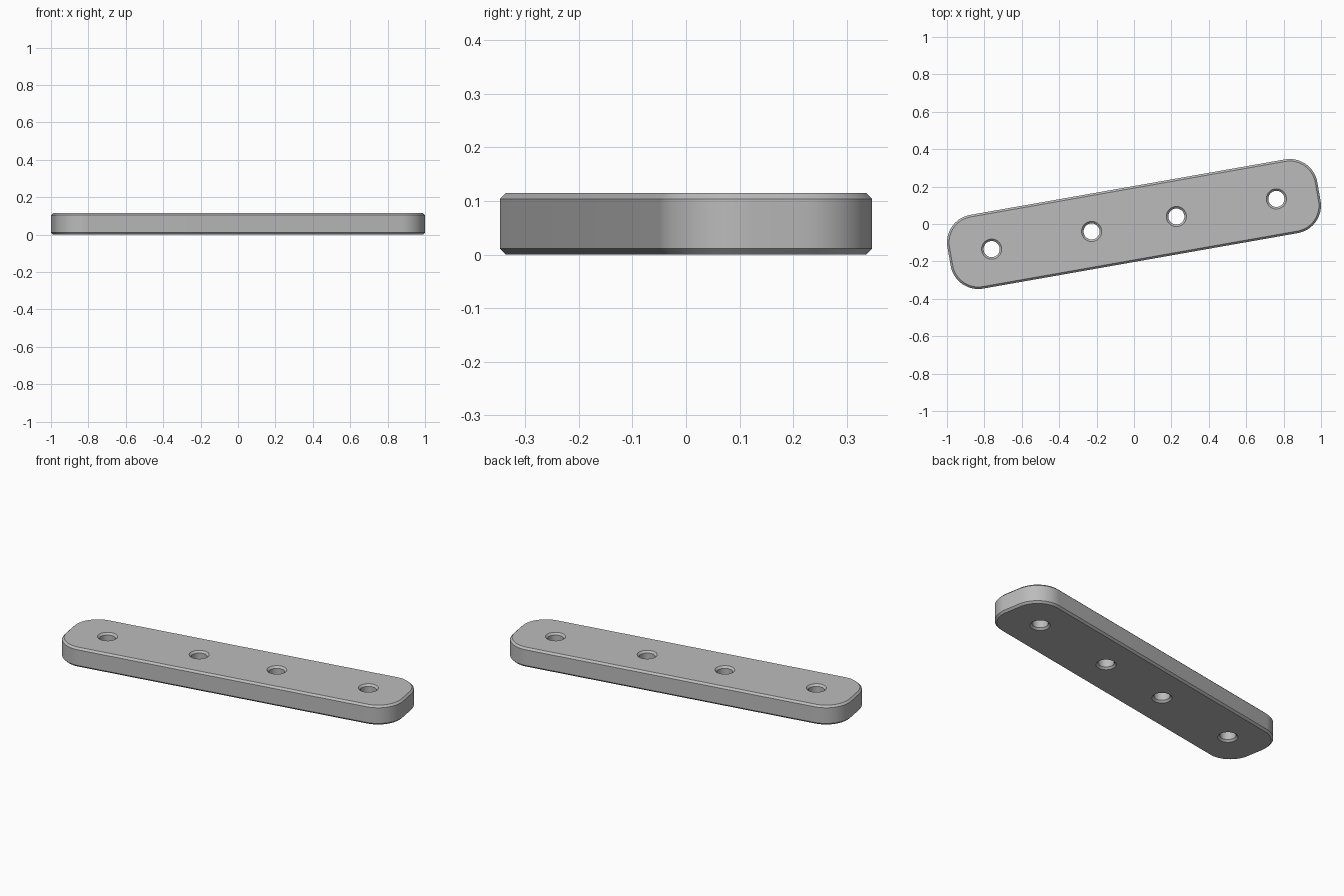
import bpy
import bmesh
from math import cos, sin, pi, radians
from mathutils import Matrix

cube = bpy.data.objects.get("Cube")
if cube:
    bpy.data.objects.remove(cube, do_unlink=True)

LENGTH, WIDTH, HEIGHT = 2.008, 0.4, 0.115
CORNER, CHAMFER = 0.15, 0.011
HOLE_RADIUS = 0.043
HOLE_CENTRES = [-0.773, -0.23, 0.23, 0.773]
TILT = radians(10)


def rounded_rectangle(inset, steps=16):
    """Plate outline, shrunk by inset."""
    cx, cy = LENGTH / 2 - CORNER, WIDTH / 2 - CORNER
    points = []
    for quarter, (sx, sy) in enumerate([(1, 1), (-1, 1), (-1, -1), (1, -1)]):
        for i in range(steps + 1):
            a = (quarter + i / steps) * pi / 2
            r = CORNER - inset
            points.append((sx * cx + r * cos(a), sy * cy + r * sin(a)))
    return points


def circle(x, radius, steps=48):
    return [(x + radius * cos(2 * pi * i / steps), radius * sin(2 * pi * i / steps))
            for i in range(steps)]


def chamfered_wall(bm, outline):
    """Wall with both rims chamfered; returns its bottom and top rim edges."""
    levels = [(0, CHAMFER), (CHAMFER, 0), (HEIGHT - CHAMFER, 0), (HEIGHT, CHAMFER)]
    rings = [[bm.verts.new((x, y, z)) for x, y in outline(inset)] for z, inset in levels]
    n = len(rings[0])
    for low, high in zip(rings, rings[1:]):
        for i in range(n):
            j = (i + 1) % n
            bm.faces.new((low[i], low[j], high[j], high[i]))
    return [[bm.edges.get((ring[i], ring[(i + 1) % n])) for i in range(n)]
            for ring in (rings[0], rings[-1])]


bm = bmesh.new()

# Outer wall and hole walls
rims = [chamfered_wall(bm, rounded_rectangle)]
for x in HOLE_CENTRES:
    rims.append(chamfered_wall(bm, lambda inset, x=x: circle(x, HOLE_RADIUS + inset)))

# Flat bottom and top around the holes
for side in (0, 1):
    edges = [edge for rim in rims for edge in rim[side]]
    bmesh.ops.triangle_fill(bm, edges=edges, use_beauty=True)

bmesh.ops.recalc_face_normals(bm, faces=bm.faces)
bm.transform(Matrix.Rotation(TILT, 4, "Z"))

mesh = bpy.data.meshes.new("mounting_plate")
bm.to_mesh(mesh)
bm.free()
plate = bpy.data.objects.new("mounting_plate", mesh)
bpy.context.collection.objects.link(plate)

# Plain grey
grey = bpy.data.materials.new("plain_grey")
grey.use_nodes = True
colour = (0.5, 0.5, 0.5, 1)
grey.diffuse_color = colour
grey.node_tree.nodes["Principled BSDF"].inputs["Base Color"].default_value = colour
mesh.materials.append(grey)

bpy.ops.object.select_all(action="DESELECT")
plate.select_set(True)
bpy.context.view_layer.objects.active = plate
bpy.ops.object.shade_smooth_by_angle(angle=radians(30))
